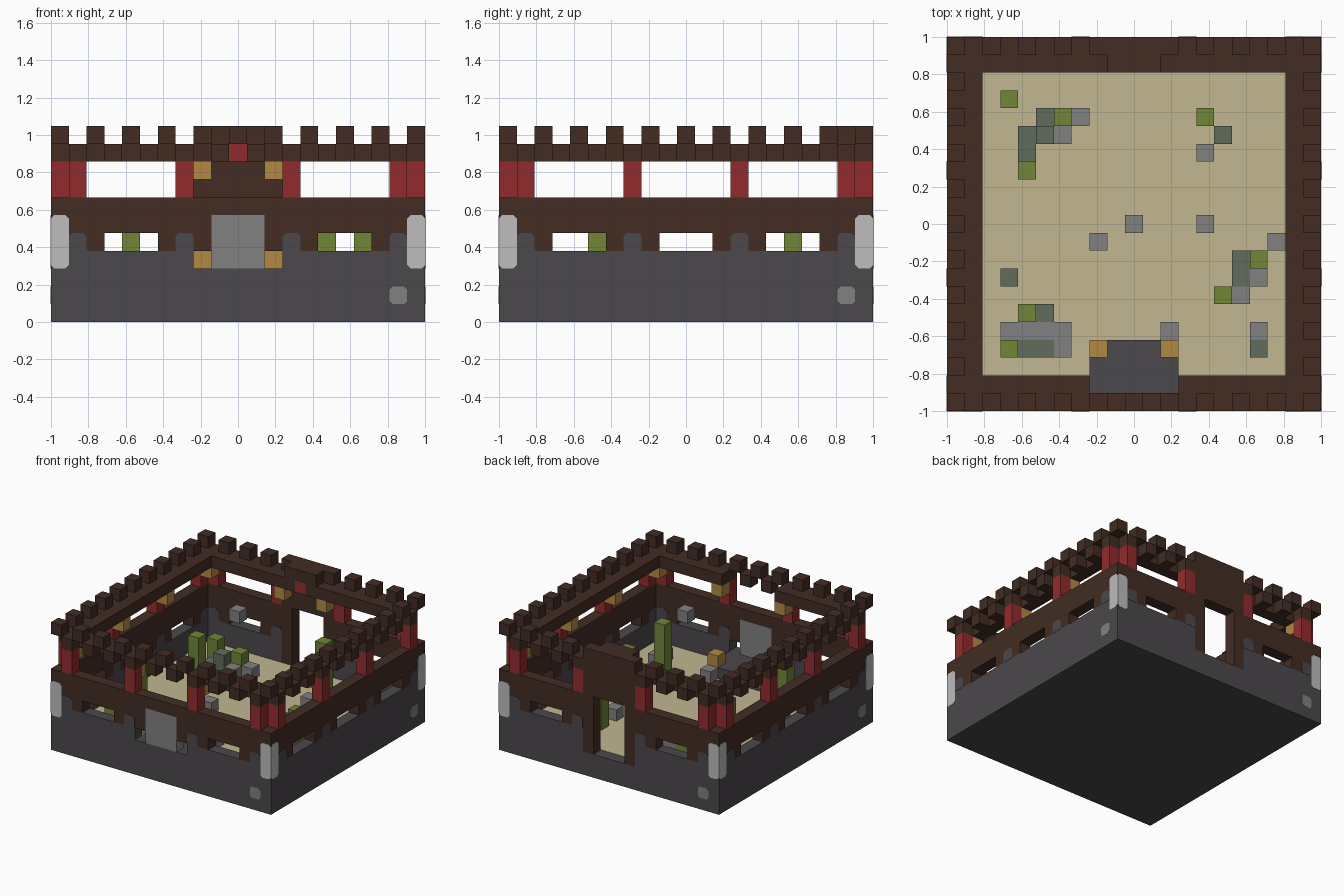
import bpy, bmesh, math
from mathutils import Matrix, Vector

cube = bpy.data.objects.get("Cube")
if cube:
    bpy.data.objects.remove(cube)

U = 2 / 21  # size of one block


def material(name, rgb):
    lin = [((c / 255 + 0.055) / 1.055) ** 2.4 for c in rgb] + [1]
    m = bpy.data.materials.new(name)
    m.use_nodes = True
    m.diffuse_color = lin
    m.node_tree.nodes["Principled BSDF"].inputs["Base Color"].default_value = lin
    return m


wood = material("dark wood", (66, 44, 35))
stone = material("dark stone", (76, 72, 76))
sand = material("sand", (193, 183, 144))
cactus = material("cactus green", (113, 134, 56))
red = material("red", (146, 43, 45))
gold = material("gold", (177, 138, 67))
pale = material("pale grey", (188, 189, 188))
grey = material("grey", (128, 129, 128))
moss = material("mossy grey", (96, 109, 93))

parts = {}


def part(name, mat):
    if name not in parts:
        parts[name] = (bmesh.new(), mat)
    return parts[name][0]


def block(name, mat, x, y, z, turn=0):
    """Box over inclusive block ranges, turned about the centre in quarter steps."""
    rng = [r if isinstance(r, tuple) else (r, r) for r in (x, y, z)]
    size = [(b - a + 1) * U for a, b in rng]
    mid = Vector([(a + b) / 2 * U for a, b in rng]) + Vector((0, 0, U / 2))
    mat4 = (Matrix.Rotation(turn * math.pi / 2, 4, 'Z') @ Matrix.Translation(mid)
            @ Matrix.Diagonal((*size, 1)))
    bmesh.ops.create_cube(part(name, mat), size=1, matrix=mat4)


def plate(name, mat, x, z, turn, depth=-1.0, square_base=False):
    """Thin plate with clipped corners on a wall face."""
    x0, x1 = (x - 0.5) * U, (x + 0.5) * U
    z0, z1 = z[0] * U, (z[1] + 1) * U
    c = 0.018
    low = [(x0, z0), (x1, z0)] if square_base else [
        (x0, z0 + c), (x0 + c, z0), (x1 - c, z0), (x1, z0 + c)]
    outline = low + [(x1, z1 - c), (x1 - c, z1), (x0 + c, z1), (x0, z1 - c)]
    bm = part(name, mat)
    rot = Matrix.Rotation(turn * math.pi / 2, 4, 'Z')
    face = bm.faces.new([bm.verts.new(rot @ Vector((px, depth - 0.002, pz)))
                         for px, pz in outline])
    ext = bmesh.ops.extrude_face_region(bm, geom=[face])
    verts = [g for g in ext["geom"] if isinstance(g, bmesh.types.BMVert)]
    bmesh.ops.translate(bm, vec=rot @ Vector((0, 0.004, 0)), verts=verts)


# Foundation and sandy floor
block("foundation", stone, (-10, 10), (-10, 10), (0, 1))
floor = part("sand_floor", sand)
bmesh.ops.create_cube(floor, size=1, matrix=Matrix.Translation((0, 0, 2 * U))
                      @ Matrix.Diagonal((19 * U, 19 * U, 0.006, 1)))

FRONT, BACK = 0, 2
for side in range(4):
    # Lower stone wall, open at the gate and beside the front slab
    if side == BACK:
        block("stone_wall", stone, (-10, -3), -10, (2, 3), side)
        block("stone_wall", stone, (3, 9), -10, (2, 3), side)
    else:
        block("stone_wall", stone, (-10, 9), -10, 2, side)
        if side == FRONT:
            block("stone_wall", stone, (-10, -3), -10, 3, side)
            block("stone_wall", stone, (3, 9), -10, 3, side)
        else:
            block("stone_wall", stone, (-10, 9), -10, 3, side)
    block("stone_wall", stone, -10, -10, 4, side)

    # Window piers with stone caps
    for s in (-1, 1):
        for x in (8, 4, 3, 9):
            block("window_piers", wood, s * x, -10, 4, side)
        if side != BACK:
            block("window_piers", wood, s * 2, -10, 4, side)
        for x in (3, 9):
            for depth in (-1.0, -1.0 + U):
                plate("pier_caps", stone, s * x, (4, 4), side, depth, True)
        plate("corner_plates", pale, s * 10, (3, 5), side)
    plate("wall_studs", grey, 9, (1, 1), side)

    # Upper timber wall
    if side in (FRONT, BACK):
        top = 5 if side == FRONT else 6
        block("timber_wall", wood, (-10, -2), -10, (5, top), side)
        block("timber_wall", wood, (2, 9), -10, (5, top), side)
        if side == FRONT:
            block("timber_wall", wood, (-10, 9), -10, 6, side)
    else:
        block("timber_wall", wood, (-10, 9), -10, (5, 6), side)

    # Red posts with gold brackets behind them
    for x in (-9, -3, 3, 9):
        block("red_posts", red, x, -10, (7, 8), side)
    inner = 2 if side == BACK else 3
    for x in (-9, -inner, inner):
        block("gold_brackets", gold, x, -9, 8, side)

    # Roof beam, corbels and battlements
    gap = {FRONT: 2, BACK: 0}.get(side)
    if gap is None:
        block("roof_beam", wood, (-9, 8), -9, 9, side)
    else:
        block("roof_beam", wood, (-9, -gap - 1), -9, 9, side)
        block("roof_beam", wood, (gap + 1, 8), -9, 9, side)
    for x in range(-9, 10, 2):
        if side != BACK or abs(x) > 2:
            block("corbels", wood, x, -10, 9, side)
    for x in range(-10, 9, 2):
        if side != BACK or abs(x) > 2:
            block("battlements", wood, x, -10, 10, side)

# Back gate: jambs, lintel and red keystone
for x in (-2, 2):
    block("gate_jambs", wood, x, 10, (2, 4))
block("gate_lintel", wood, (-2, 2), 10, (7, 10))
block("gate_crest", wood, (-1, 1), 9, 10)
block("gate_keystone", red, 0, 9, 9)

# Front slab and stage with gold lamps
block("front_slab", grey, (-1, 1), -10, (3, 5))
block("stage", stone, (-2, 2), (-9, -7), 2)
for x in (-2, 2):
    block("stage_lamps", gold, x, -7, 3)

# Cacti: position and top layer
for x, y, top in [(-7, 7, 3), (-4, 6, 3), (-6, 3, 5), (4, 6, 6),
                  (7, -2, 4), (5, -4, 6), (-6, -5, 5), (-7, -7, 3)]:
    block("cacti", cactus, x, y, (2, top))

# Loose rocks and the hanging centre block
for x, y in [(-3, 6), (-4, 5), (4, 4), (4, 0), (-2, -1), (8, -1), (7, -3),
             (6, -4), (-4, -7), (2, -6), (7, -6)]:
    block("grey_rocks", grey, x, y, 2)
block("grey_rocks", grey, (-7, -4), -6, 2)
block("centre_block", grey, 0, 0, 10)
for x, y in [(-5, 6), (-6, 5), (-6, 4), (5, 5), (6, -2), (6, -3), (-7, -3),
             (-5, -5), (-6, -7), (-5, -7), (7, -7)]:
    block("mossy_rocks", moss, x, y, 2)
block("mossy_rocks", moss, -5, 5, (2, 3))

for name, (bm, mat) in parts.items():
    bmesh.ops.recalc_face_normals(bm, faces=bm.faces[:])
    mesh = bpy.data.meshes.new(name)
    bm.to_mesh(mesh)
    bm.free()
    mesh.materials.append(mat)
    bpy.context.scene.collection.objects.link(bpy.data.objects.new(name, mesh))
